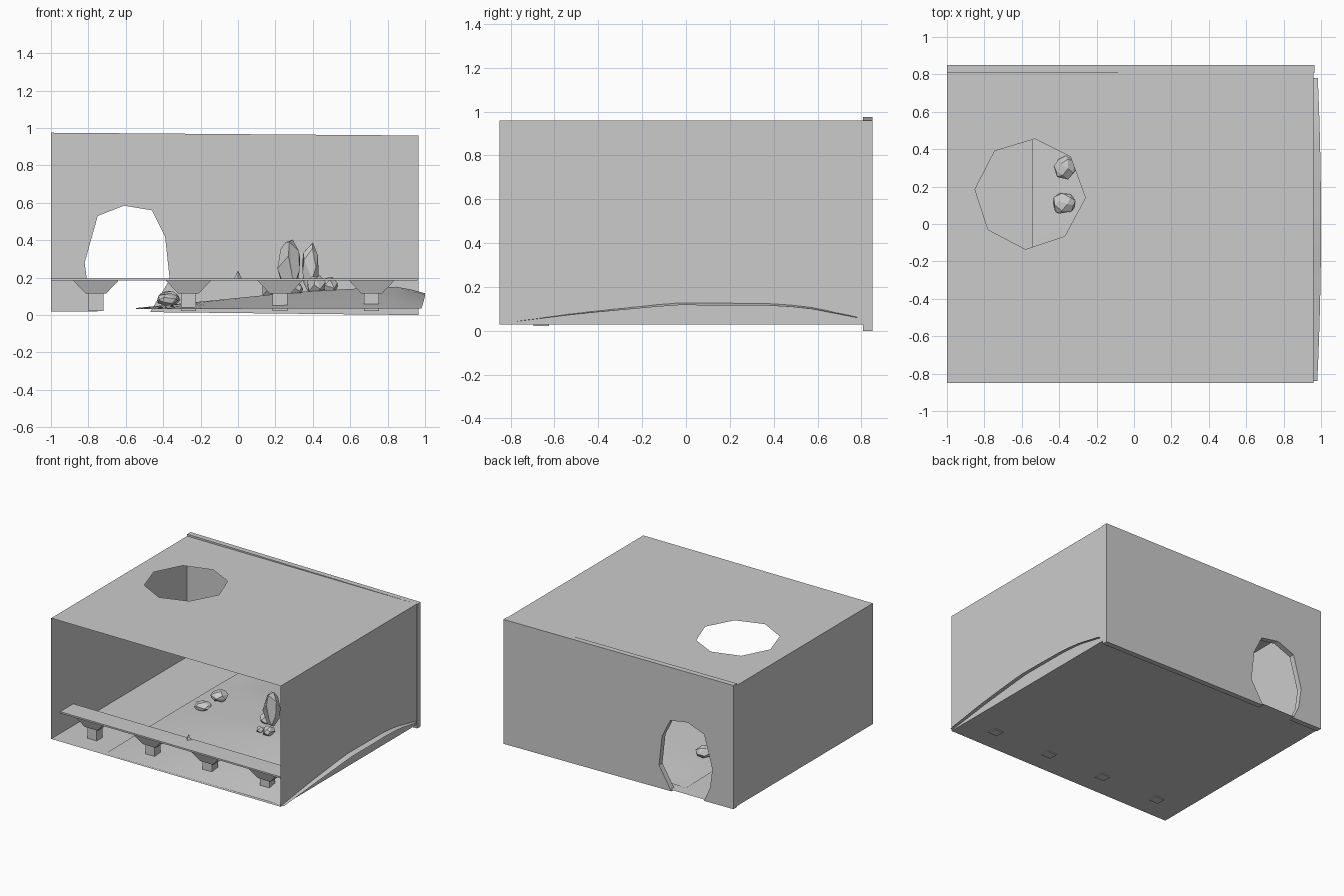
import bpy, bmesh, math, random
from mathutils import Vector

if "Cube" in bpy.data.objects:
    bpy.data.objects.remove(bpy.data.objects["Cube"])

random.seed(4)


def finish(name, bm, smooth=False):
    me = bpy.data.meshes.new(name)
    bm.normal_update()
    bm.to_mesh(me)
    bm.free()
    ob = bpy.data.objects.new(name, me)
    bpy.context.collection.objects.link(ob)
    for p in me.polygons:
        p.use_smooth = smooth
    return ob


def quad(name, pts):
    bm = bmesh.new()
    bm.faces.new([bm.verts.new(p) for p in pts])
    return finish(name, bm)


def frustum(bm, bottom, top):
    # each end: x centre, y centre, half width, half depth, z
    v = []
    for cx, cy, hx, hy, z in (bottom, top):
        v += [bm.verts.new((cx + sx * hx, cy + sy * hy, z))
              for sx, sy in ((-1, -1), (1, -1), (1, 1), (-1, 1))]
    bm.faces.new(v[3::-1])
    bm.faces.new(v[4:])
    for i in range(4):
        j = (i + 1) % 4
        bm.faces.new((v[i], v[j], v[j + 4], v[i + 4]))


def lerp_table(table, t):
    for (a, va), (b, vb) in zip(table, table[1:]):
        if t <= b:
            return va + (vb - va) * (t - a) / (b - a)
    return table[-1][1]


# Thin room shell: floor and side walls, open front
L, R, F, B, Z0, Z1 = -1.0, 0.96, -0.85, 0.85, 0.028, 0.96
quad("floor", [(L, F, Z0), (R, F, Z0), (R, B, Z0), (L, B, Z0)])
quad("left_wall", [(L, F, Z0), (L, B, Z0), (L, B, Z1), (L, F, Z1)])
quad("right_wall", [(R, F, Z0), (R, B, Z0), (R, B, Z1), (R, F, Z1)])

# Roof with an eight-sided opening
skylight = [(-.53, .455), (-.34, .36), (-.26, .14), (-.37, -.065),
            (-.58, -.135), (-.78, -.03), (-.85, .185), (-.745, .39)]
bm = bmesh.new()
edges = []
for loop in ([(L, F), (R, F), (R, B), (L, B)], skylight):
    vs = [bm.verts.new((x, y, Z1)) for x, y in loop]
    edges += [bm.edges.new((vs[i], vs[(i + 1) % len(vs)])) for i in range(len(vs))]
bmesh.ops.triangle_fill(bm, use_beauty=True, use_dissolve=False, edges=edges,
                        normal=(0, 0, 1))
finish("roof", bm)

# Thick back wall with a cave doorway
outline = [(-1, .02), (-.75, .018), (-.80, .13), (-.82, .28), (-.75, .53),
           (-.61, .585), (-.46, .56), (-.39, .42), (-.365, .19), (-.47, .016),
           (.965, .0), (.965, .96), (-1, .975)]
bm = bmesh.new()
face = bm.faces.new([bm.verts.new((x, .85, z)) for x, z in outline])
ext = bmesh.ops.extrude_face_region(bm, geom=[face], use_keep_orig=True)
bmesh.ops.translate(bm, vec=(0, -.042, 0),
                    verts=[g for g in ext["geom"] if isinstance(g, bmesh.types.BMVert)])
bmesh.ops.recalc_face_normals(bm, faces=bm.faces)
finish("back_wall", bm)

# Sloping earth mound
ridge = [(-.545, .006), (-.25, .035), (0, .06), (.3, .09), (.6, .108),
         (.85, .12), (.95, .1), (1, .085)]
sweep = [(-.84, .03), (-.5, .52), (-.05, 1), (.4, .97), (.55, .85), (.78, .33)]


def mound_z(x, y):
    return .032 + lerp_table(ridge, x) * lerp_table(sweep, y)


bm = bmesh.new()
NX, NY = 20, 16
rows = []
for j in range(NY + 1):
    y = -.84 + 1.62 * j / NY
    right = 1 - .02 * (y / .84) ** 2
    row = []
    for i in range(NX + 1):
        t = i / NX
        x = -.545 + 1.545 * t
        row.append(bm.verts.new((-.545 + (right + .545) * t, y, mound_z(x, y))))
    rows.append(row)
for j in range(NY):
    for i in range(NX):
        bm.faces.new((rows[j][i], rows[j][i + 1], rows[j + 1][i + 1], rows[j + 1][i]))
finish("earth_mound", bm, True)

# Front walkway with four bracketed posts
WY = -.66
bm = bmesh.new()
frustum(bm, (-.02, WY, .98, .08, .184), (-.02, WY, .98, .08, .196))
finish("walkway_deck", bm)
for n, x in enumerate((-.76, -.265, .225, .715)):
    bm = bmesh.new()
    frustum(bm, (x, WY, .04, .035, .022), (x, WY, .04, .035, .115))
    frustum(bm, (x, WY, .055, .045, .115), (x, WY, .12, .07, .184))
    finish(f"walkway_post_{n + 1}", bm)

# Small marker spike on the walkway
bm = bmesh.new()
bmesh.ops.create_cone(bm, cap_ends=True, segments=4, radius1=.02, radius2=0, depth=.045)
bmesh.ops.translate(bm, verts=bm.verts, vec=(0, -.6, .217))
finish("marker_spike", bm)


# Faceted rocks: hulls of scattered points
def rock(name, centre, size, n=22):
    bm = bmesh.new()
    for k in range(n):
        h = 1 - 2 * (k + .5) / n
        a = k * 2.39996 + random.uniform(-.4, .4)
        r = math.sqrt(1 - h * h)
        d = Vector((r * math.cos(a), r * math.sin(a), h)) * random.uniform(.9, 1.05)
        bm.verts.new([c + s * q for c, s, q in zip(centre, size, d)])
    hull = bmesh.ops.convex_hull(bm, input=bm.verts)
    loose = [v for v in bm.verts if not v.link_faces]
    bmesh.ops.delete(bm, geom=loose, context='VERTS')
    bmesh.ops.dissolve_limit(bm, angle_limit=math.radians(18), verts=bm.verts,
                             edges=bm.edges)
    finish(name, bm)


rock("cave_rock_1", (-.37, .3, .09), (.065, .065, .045))
rock("cave_rock_2", (-.375, .11, .085), (.065, .065, .035))
rock("tall_rock_1", (.275, .02, .27), (.065, .065, .15))
rock("tall_rock_2", (.385, .12, .25), (.05, .06, .14))
for n, (x, y, r, h) in enumerate(((.17, .1, .05, .05), (.42, .0, .055, .06),
                                  (.49, .1, .045, .05), (.31, -.07, .045, .04),
                                  (.23, -.06, .03, .025))):
    rock(f"base_rock_{n + 1}", (x, y, mound_z(x, y) + h * .5), (r, r, h), 16)
